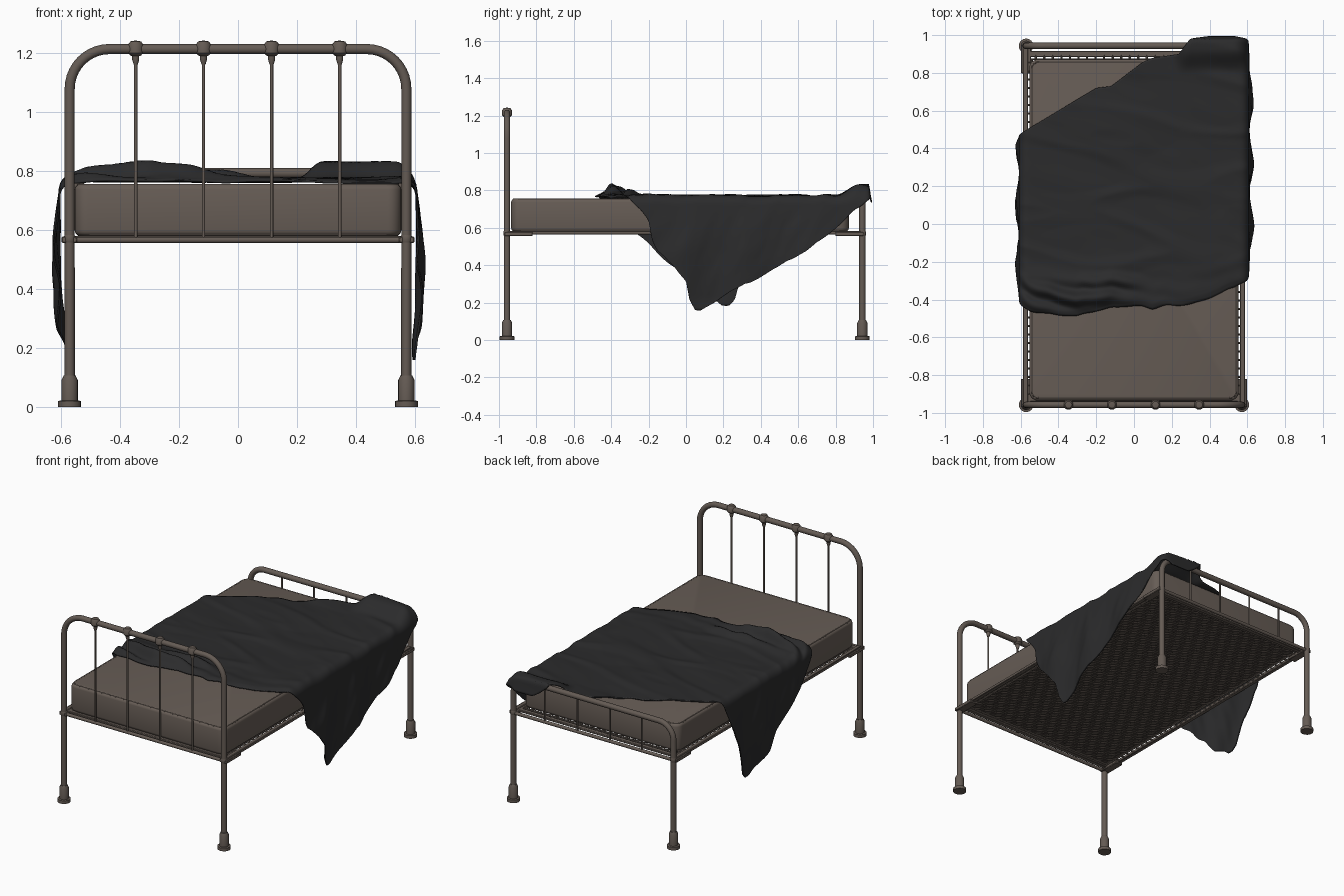
import bpy, bmesh, math
from mathutils import noise, Vector

if "Cube" in bpy.data.objects:
    bpy.data.objects.remove(bpy.data.objects["Cube"])


def material(name, rgb):
    m = bpy.data.materials.new(name)
    m.diffuse_color = (*rgb, 1)
    m.use_nodes = True
    m.node_tree.nodes["Principled BSDF"].inputs["Base Color"].default_value = m.diffuse_color
    return m


METAL = material("brown_grey_metal", (0.128, 0.104, 0.088))
TICKING = material("mattress_brown", (0.135, 0.109, 0.092))
CLOTH = material("black_cloth", (0.024, 0.024, 0.025))


def finish(ob, mat, angle=40):
    ob.data.materials.clear()
    ob.data.materials.append(mat)
    bpy.ops.object.select_all(action='DESELECT')
    ob.select_set(True)
    bpy.context.view_layer.objects.active = ob
    if ob.type == 'CURVE':
        bpy.ops.object.convert(target='MESH')
        ob = bpy.context.object
    bpy.ops.object.shade_smooth_by_angle(angle=math.radians(angle))
    return ob


def from_bmesh(name, bm, mat, angle=40):
    me = bpy.data.meshes.new(name)
    bm.to_mesh(me)
    bm.free()
    ob = bpy.data.objects.new(name, me)
    bpy.context.collection.objects.link(ob)
    return finish(ob, mat, angle)


def tube(name, paths, r, mat, closed=False, res=3):
    cu = bpy.data.curves.new(name, 'CURVE')
    cu.dimensions = '3D'
    cu.bevel_depth, cu.bevel_resolution, cu.use_fill_caps = r, res, True
    for pts in paths:
        sp = cu.splines.new('POLY')
        sp.points.add(len(pts) - 1)
        for p, c in zip(sp.points, pts):
            p.co = (*c, 1)
        sp.use_cyclic_u = closed
    ob = bpy.data.objects.new(name, cu)
    bpy.context.collection.objects.link(ob)
    return finish(ob, mat)


def lathe(name, profile, loc, mat, n=16):
    bm = bmesh.new()
    vs = [bm.verts.new((r, 0, z)) for r, z in profile]
    es = [bm.edges.new(p) for p in zip(vs, vs[1:])]
    bmesh.ops.spin(bm, geom=vs + es, cent=(0, 0, 0), axis=(0, 0, 1),
                   angle=math.tau, steps=n, use_duplicate=False)
    bmesh.ops.remove_doubles(bm, verts=bm.verts, dist=1e-5)
    bmesh.ops.recalc_face_normals(bm, faces=bm.faces)
    bmesh.ops.translate(bm, verts=bm.verts, vec=loc)
    return from_bmesh(name, bm, mat)


def box(name, loc, size, mat, bevel=0.003):
    bm = bmesh.new()
    bmesh.ops.create_cube(bm, size=1)
    bmesh.ops.scale(bm, verts=bm.verts, vec=size)
    bmesh.ops.translate(bm, verts=bm.verts, vec=loc)
    bmesh.ops.bevel(bm, geom=bm.edges[:], offset=bevel, segments=1, affect='EDGES')
    return from_bmesh(name, bm, mat)


def corner(cx, cy, r, a0, a1, n=10):
    return [(cx + r * math.cos(a0 + (a1 - a0) * i / n),
             cy + r * math.sin(a0 + (a1 - a0) * i / n)) for i in range(n + 1)]


# head and foot ends: arched tube, rods, feet, joints
W = 0.571
FOOT = [(0, 0), (.039, 0), (.039, .02), (.028, .022), (.028, .09), (.02, .107), (0, .107)]
JOINT = [(0, -.022), (.014, -.018), (.019, -.009), (.019, .009), (.014, .018), (0, .022)]
KNOB = [(0, -.052), (.007, -.052), (.012, -.036), (.012, -.024), (.018, -.022), (.026, -.013),
        (.026, .015), (.018, .026), (0, .029)]
RODS = (-.347, -.117, .114, .345)
for end, y, top, r in (("head", -.957, 1.214, .135), ("foot", .943, .793, .1)):
    arch = [(-W, .05)] + corner(-W + r, top - r, r, math.pi, math.pi / 2) \
        + corner(W - r, top - r, r, math.pi / 2, 0) + [(W, .05)]
    tube(end + "_arch", [[(x, y, z) for x, z in arch]], .0172, METAL, res=4)
    tube(end + "_rods", [[(x, y, .565), (x, y, top)] for x in RODS], .0058, METAL)
    tube(end + "_lower_bar", [[(-W, y, .566), (W, y, .566)]], .0105, METAL)
    for s in (-1, 1):
        lathe(end + "_foot_cap", FOOT, (s * W, y, 0), METAL)
        lathe(end + "_joint", JOINT, (s * W, y, .57), METAL)
    if end == "head":
        for x in RODS:
            lathe("head_knob", KNOB, (x, y, top), METAL)

# side rails, corner brackets and cross rails
for s in (-1, 1):
    box("side_rail", (s * .575, -.007, .574), (.026, 1.88, .02), METAL)
    for y in (-.895, .873):
        box("corner_bracket", (s * .572, y, .567), (.052, .15, .022), METAL)
for y in (-.925, .9):
    box("cross_rail", (0, y, .572), (1.13, .03, .014), METAL)

# woven wire base: two sets of diagonals, a border, and links to the rails
X, Y0, Y1, Z = .54, -.9, .872, .574
lines, step = [], .042
for d in (1, -1):
    c = Y0 - X
    while c < Y1 + X:
        # line y = c + d*x clipped to the rectangle
        xs = sorted(((Y0 - c) * d, (Y1 - c) * d))
        a, b = max(-X, xs[0]), min(X, xs[1])
        if b - a > .01:
            lines.append([(a, c + d * a, Z + d * .002), (b, c + d * b, Z + d * .002)])
        c += step
tube("wire_lattice", lines, .0042, METAL, res=0)
tube("wire_border", [[(-X, Y0, Z), (X, Y0, Z), (X, Y1, Z), (-X, Y1, Z)]], .006, METAL, True, 1)
links = []
for s in (-1, 1):
    links += [[(s * X, Y0 + .045 * i, Z), (s * .568, Y0 + .045 * i, Z)] for i in range(40)]
for i in range(24):
    x = -.52 + i * .0452
    links += [[(x, Y0, Z), (x, -.92, Z)], [(x, Y1, Z), (x, .895, Z)]]
tube("wire_links", links, .006, METAL, res=0)

# mattress with piping
box_c, box_s = (0, -.032, .668), (1.108, 1.806, .174)
bm = bmesh.new()
bmesh.ops.create_cube(bm, size=1)
bmesh.ops.scale(bm, verts=bm.verts, vec=box_s)
bmesh.ops.translate(bm, verts=bm.verts, vec=box_c)
up = [e for e in bm.edges if abs(e.verts[0].co.z - e.verts[1].co.z) > .1]
bmesh.ops.bevel(bm, geom=up, offset=.045, segments=6, affect='EDGES', profile=.5)
rim = [e for e in bm.edges if abs(e.verts[0].co.z - e.verts[1].co.z) < .01]
bmesh.ops.bevel(bm, geom=rim, offset=.018, segments=3, affect='EDGES', profile=.5)
from_bmesh("mattress", bm, TICKING)
hx, hy, r = .541, .89, .04
loop = []
for sx, sy, a in ((1, 1, 0), (-1, 1, 1), (-1, -1, 2), (1, -1, 3)):
    loop += corner(sx * (hx - r), -.032 + sy * (hy - r), r, a * math.pi / 2, (a + 1) * math.pi / 2, 6)
for name, z in (("top_piping", .7515), ("bottom_piping", .5855)):
    tube(name, [[(x, y, z) for x, y in loop]], .0055, TICKING, True, 2)

# blanket outline: (distance across, front edge, back edge), flaps unrolled
EDGE = [(-1.167, .19, .23), (-1.137, .15, .26), (-1.067, .02, .28), (-.977, -.05, .31),
        (-.787, -.27, .41), (-.677, -.38, .45), (-.6, -.44, .48), (-.55, -.46, .51),
        (-.3, -.49, .66), (-.2, -.46, .72), (-.12, -.44, .73), (.05, -.43, .86),
        (.1, -.45, .88), (.24, -.43, .90), (.31, -.42, 1.0), (.4, -.39, 1.06),
        (.53, -.34, 1.06), (.6, -.29, .99), (.66, -.24, .9), (.717, -.21, .85),
        (.807, -.18, .74), (.877, -.15, .64), (.957, -.07, .5), (1.037, 0, .36),
        (1.087, .01, .25), (1.147, .02, .16), (1.197, .05, .08)]


def edge(s):
    for p, q in zip(EDGE, EDGE[1:]):
        if s <= q[0]:
            t = (s - p[0]) / (q[0] - p[0])
            return p[1] + t * (q[1] - p[1]), p[2] + t * (q[2] - p[2])
    return EDGE[-1][1:]


def step_up(a, b, v):
    t = min(1, max(0, (v - a) / (b - a)))
    return t * t * (3 - 2 * t)


def drape(s, v, from_front):
    side, a, R, s0 = (1 if s > 0 else -1), abs(s), .045, .56
    y, drop = v, 0
    if v > .975:                       # falls over the foot bar
        y, drop = .975 + .2 * (v - .975), v - .975
    n = noise.noise(Vector((s * 2.5, v * 7, 1.3)))
    n2 = noise.noise(Vector((s * 6, v * 14 + s * 5, 7.7)))
    # broad creases running across the bed
    crease = 1 - abs(noise.noise(Vector((s * 1.5, v * 5 + s * .8, 3.1)))) * 4
    z = .767 + .005 * n + .003 * n2 + .008 * max(0, crease)
    flat = 1 - step_up(.5, .66, a)
    z += .054 * step_up(.8, .925, y) * step_up(.2, .29, s) * (1 - step_up(.53, .64, a))
    # bunched folds along the front edge
    bunch = (1 - step_up(-.2, .12, s)) * .046 + .005
    hump = math.exp(-((from_front - .1) / .08) ** 2)
    ripple = .55 + .45 * math.sin(from_front * 60 + s * 12) + .5 * n2
    z += bunch * hump * ripple * flat
    z = max(z - .01 * (1 - step_up(0, .03, from_front)) * flat, .759) - drop
    if a <= s0:
        return s, y, z
    ang = min(math.pi / 2, (a - s0) / R)
    x = s0 + R * math.sin(ang)
    z -= R * (1 - math.cos(ang))
    d = a - s0 - R * math.pi / 2
    if d > 0:                          # hanging flap with soft folds
        z -= d
        x += .014 * math.sin(min(1, d / .5) * math.pi)
        x += .012 * min(1, d / .25) * math.sin(v * 19 + side + d * 3)
        x += .006 * min(1, d / .1) * n2
        x -= .012 * (d / .5) ** 2 * (side < 0)
        x = max(x, .598 if z > .5 else .58)
    return side * x, y, z


NS, NT = 170, 110
bm = bmesh.new()
grid = []
for i in range(NS + 1):
    s = EDGE[0][0] + (EDGE[-1][0] - EDGE[0][0]) * i / NS
    f, b = edge(s)
    wob = .016 * noise.noise(Vector((s * 9, 0, 4))) * (1 - step_up(.9, 1.1, abs(s)))
    f += wob
    grid.append([bm.verts.new(drape(s, f + (b - f) * j / NT, (b - f) * j / NT))
                 for j in range(NT + 1)])
for i in range(NS):
    for j in range(NT):
        bm.faces.new((grid[i][j], grid[i + 1][j], grid[i + 1][j + 1], grid[i][j + 1]))
blanket = from_bmesh("blanket", bm, CLOTH, 80)
thick = blanket.modifiers.new("thickness", 'SOLIDIFY')
thick.thickness, thick.offset = .007, 0
